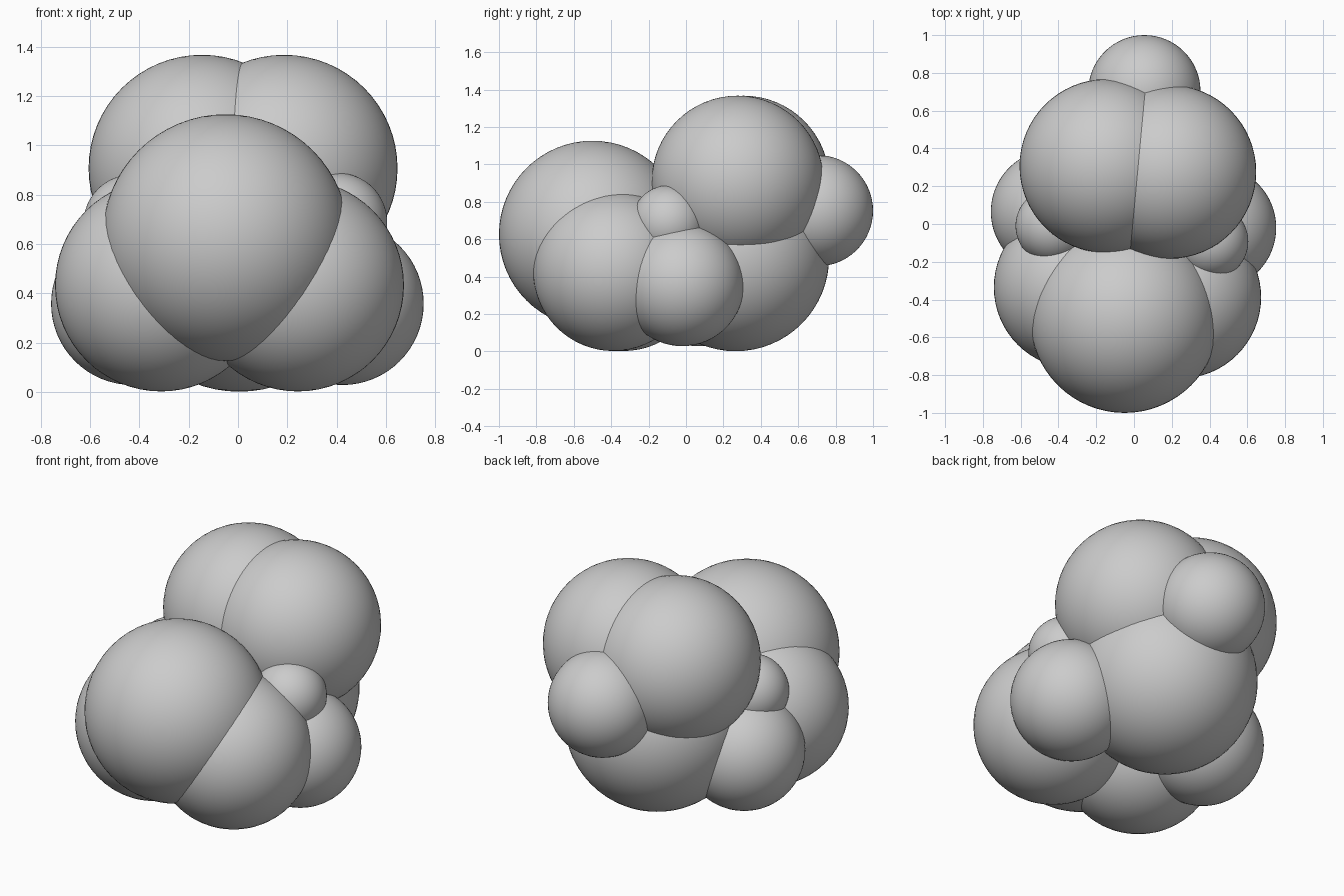
import bpy

if "Cube" in bpy.data.objects:
    bpy.data.objects.remove(bpy.data.objects["Cube"])


def ball(name, centre, radius):
    """Smooth sphere placed at its centre."""
    bpy.ops.mesh.primitive_uv_sphere_add(
        segments=64, ring_count=32, radius=radius, location=centre)
    obj = bpy.context.object
    obj.name = name
    bpy.ops.object.shade_smooth()
    return obj


# Overlapping balls: name, centre, radius
PARTS = [
    # single lobes along the middle
    ("front_lobe", (-0.05, -0.50, 0.626), 0.50),
    ("rear_body", (0.005, 0.265, 0.501), 0.50),
    ("back_knob", (0.055, 0.703, 0.752), 0.297),
    # upper pair
    ("upper_lobe_left", (-0.146, 0.307, 0.907), 0.46),
    ("upper_lobe_right", (0.187, 0.276, 0.907), 0.46),
    # lower front pair
    ("lower_lobe_left", (-0.312, -0.335, 0.432), 0.43),
    ("lower_lobe_right", (0.243, -0.388, 0.432), 0.43),
    # lower side pair
    ("side_lobe_left", (-0.428, 0.065, 0.358), 0.33),
    ("side_lobe_right", (0.423, -0.02, 0.358), 0.33),
    # small filler pair
    ("small_lobe_left", (-0.427, -0.01, 0.682), 0.20),
    ("small_lobe_right", (0.405, -0.092, 0.688), 0.20),
]

for part in PARTS:
    ball(*part)
